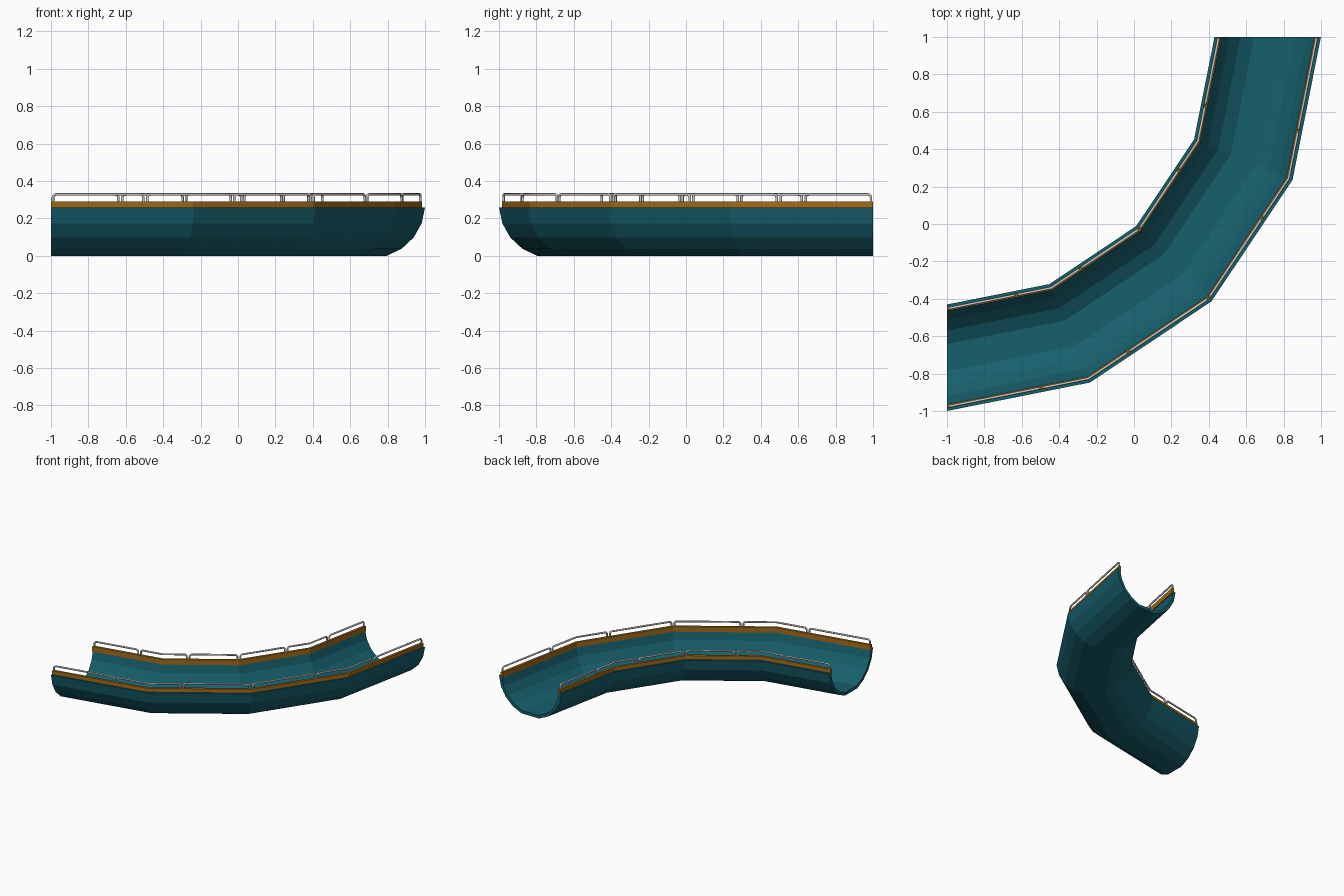
import bpy, bmesh, math
from mathutils import Vector

if "Cube" in bpy.data.objects:
    bpy.data.objects.remove(bpy.data.objects["Cube"])

CX, CY = -1.0, 1.0      # bend centre
MID = 1.715             # radius of the trough centreline
STEPS = 4               # straight facets in the quarter bend


def material(name, rgb):
    m = bpy.data.materials.new(name)
    m.diffuse_color = (*rgb, 1)
    m.use_nodes = True
    m.node_tree.nodes["Principled BSDF"].inputs["Base Color"].default_value = m.diffuse_color
    return m


def bend_point(r, k, z):
    a = math.radians(-90 + 90 * k / STEPS)
    return Vector((CX + r * math.cos(a), CY + r * math.sin(a), z))


def sweep(name, profile, mat):
    """Sweep a closed (radius, z) profile round the faceted bend."""
    bm = bmesh.new()
    rings = [[bm.verts.new(bend_point(r, k, z)) for r, z in profile]
             for k in range(STEPS + 1)]
    n = len(profile)
    for a, b in zip(rings, rings[1:]):
        for i in range(n):
            j = (i + 1) % n
            bm.faces.new((a[i], a[j], b[j], b[i]))
    caps = [bm.faces.new(rings[0]), bm.faces.new(rings[-1])]
    bmesh.ops.recalc_face_normals(bm, faces=bm.faces)
    bmesh.ops.triangulate(bm, faces=caps)
    me = bpy.data.meshes.new(name)
    bm.to_mesh(me)
    bm.free()
    me.materials.append(mat)
    ob = bpy.data.objects.new(name, me)
    bpy.context.collection.objects.link(ob)


teal = material("teal", (0.008, 0.115, 0.15))
orange = material("orange", (0.36, 0.15, 0.01))

# half-pipe trough with a flat bottom
angles = [-87, -69.5, -52, -34, -16.3, 16.3, 34, 52, 69.5, 87]


def arc(radius):
    return [(MID + radius * math.sin(math.radians(a)),
             0.2735 - radius * math.cos(math.radians(a))) for a in angles]


outer, inner = arc(0.285), arc(0.260)
inner[0] = (inner[0][0], outer[0][1])
inner[-1] = (inner[-1][0], outer[-1][1])
sweep("trough", outer + inner[::-1], teal)

# orange trim strips along both rims
for label, s in (("inner", -1), ("outer", 1)):
    lo, hi = MID + s * 0.250, MID + s * 0.270
    sweep(label + "_trim", [(lo, 0.248), (hi, 0.248), (hi, 0.29), (lo, 0.29)], orange)


# guard rails: six hoops per side, following the facets
def hoops(name, r, count=6, gap=0.011, top=0.328, base=0.28, rnd=0.016):
    seg = 2 * r * math.sin(math.radians(45 / STEPS))
    total = seg * STEPS

    def at(s, z):
        k = min(int(s / seg), STEPS - 1)
        return bend_point(r, k, z).lerp(bend_point(r, k + 1, z), s / seg - k)

    cu = bpy.data.curves.new(name, 'CURVE')
    cu.dimensions = '3D'
    cu.bevel_depth = 0.007
    cu.bevel_resolution = 2
    cu.use_fill_caps = True
    for i in range(count):
        s0, s1 = total * i / count + gap, total * (i + 1) / count - gap
        corner = [(rnd * (1 - math.cos(t)), top - rnd * (1 - math.sin(t)))
                  for t in (0, math.pi / 6, math.pi / 3, math.pi / 2)]
        path = [(s0, base)] + [(s0 + d, z) for d, z in corner]
        path += [(k * seg, top) for k in range(1, STEPS)
                 if s0 + rnd + 0.01 < k * seg < s1 - rnd - 0.01]
        path += [(s1 - d, z) for d, z in corner[::-1]] + [(s1, base)]
        sp = cu.splines.new('POLY')
        sp.points.add(len(path) - 1)
        for p, (s, z) in zip(sp.points, path):
            p.co = (*at(s, z), 1)
        sp.use_smooth = True
    ob = bpy.data.objects.new(name, cu)
    bpy.context.collection.objects.link(ob)


hoops("inner_guard_rail", MID - 0.262)
hoops("outer_guard_rail", MID + 0.262)
